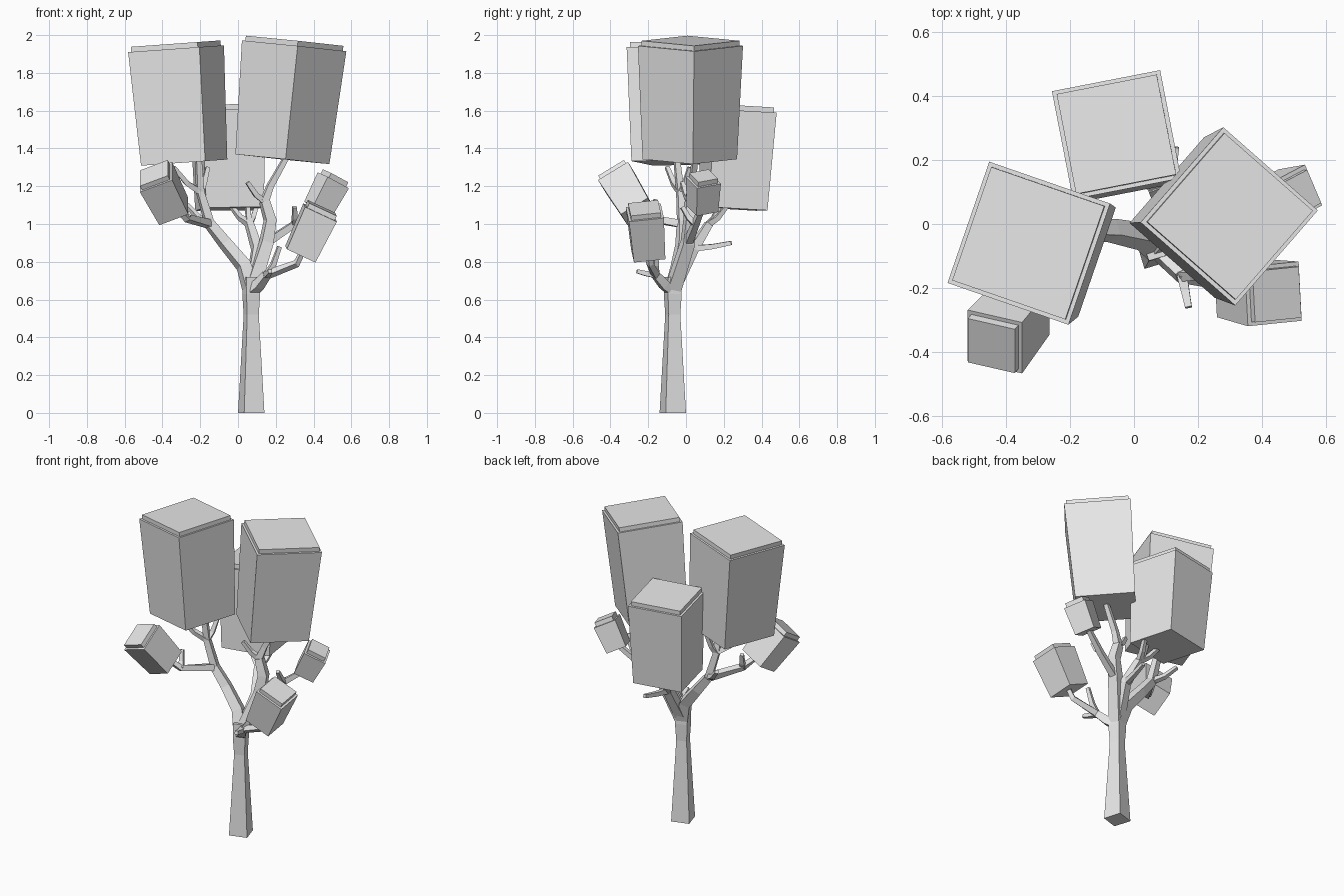
import bpy, bmesh, math
from mathutils import Vector

cube = bpy.data.objects.get("Cube")
if cube:
    bpy.data.objects.remove(cube, do_unlink=True)

GREY = (.8, .8, .8, 1)
mat = bpy.data.materials.new("plain grey")
mat.use_nodes = True
mat.diffuse_color = GREY
mat.node_tree.nodes["Principled BSDF"].inputs["Base Color"].default_value = GREY


def square(center, axis, side, half):
    """Square ring across the axis, with one edge turned towards side."""
    normal = axis.normalized()
    across = (side - normal * side.dot(normal)).normalized() * half
    along = normal.cross(across)
    return [center - across - along, center + across - along,
            center + across + along, center - across + along]


def loft(name, rings):
    """Join square rings into a closed, flat-faced solid."""
    bm = bmesh.new()
    loops = [[bm.verts.new(point) for point in ring] for ring in rings]
    for lower, upper in zip(loops, loops[1:]):
        for i in range(4):
            bm.faces.new((lower[i - 1], lower[i], upper[i], upper[i - 1]))
    bm.faces.new(loops[0])
    bm.faces.new(loops[-1])
    bmesh.ops.recalc_face_normals(bm, faces=bm.faces)
    mesh = bpy.data.meshes.new(name)
    bm.to_mesh(mesh)
    bm.free()
    mesh.materials.append(mat)
    obj = bpy.data.objects.new(name, mesh)
    bpy.context.collection.objects.link(obj)


def heading(degrees):
    """Horizontal direction turned from +x."""
    angle = math.radians(degrees)
    return Vector((math.cos(angle), math.sin(angle), 0))


def limb(name, start, *tips, thick=.016):
    """Square branch through the tips, thinning outwards; returns its path."""
    path = [start] + [Vector(tip) for tip in tips]
    if len(tips) == 1:
        # A single reach bends: first outwards, then up
        reach = path[-1] - start
        path.insert(1, start + reach * .5 - Vector((0, 0, reach.z * .15)))
    last = len(path) - 1
    rings = []
    for i, point in enumerate(path):
        axis = path[min(i + 1, last)] - path[max(i - 1, 0)]
        half = thick * (1 - .35 * i / last)
        rings.append(square(point, axis, heading(17), half))
    loft(name, rings)
    return path


def leaf_block(name, bottom, top, turn, half):
    """Foliage block narrowing to its base, under a slightly smaller lid."""
    bottom, top, side = Vector(bottom), Vector(top), heading(turn)
    axis = top - bottom
    rim = top - axis.normalized() * .027
    lid = half - .013
    loft(name, [square(bottom, axis, side, half * .9),
                square(rim, axis, side, half),
                square(rim, axis, side, lid),
                square(top, axis, side, lid)])


# Trunk, tapering to a waist and flaring into the fork
up = Vector((0, 0, 1))
base = Vector((.07, -.07, 0))
fork = base + up * .65
loft("trunk", [square(base + up * height, up, heading(17), half)
               for height, half in ((0, .056), (.52, .032), (.63, .038), (.72, .036))])

# Main limbs rising from the fork
left = limb("left_limb", fork, (.03, -.04, .78), (-.07, -.02, .9), (-.15, -.02, 1), thick=.036)
right = limb("right_limb", fork, (.15, .01, .9), (.17, .02, 1.02), (.14, .02, 1.12), thick=.036)
front = limb("front_limb", fork, (.15, -.16, .73), thick=.03)
back = limb("back_limb", fork, (.1, .04, .87), (.06, .12, 1), thick=.03)

# Branches carrying the foliage
left_upper = limb("left_upper_branch", left[-1], (-.2, -.03, 1.17), (-.21, -.05, 1.35), thick=.022)
left_front = limb("left_front_branch", left[-1], (-.27, -.2, 1.03), (-.34, -.26, 1.1), thick=.02)
right_side = limb("right_side_branch", right[1], (.3, .05, 1), (.43, .09, 1.1), thick=.02)
limb("right_upper_branch", right[-1], (.17, .03, 1.2), (.26, .05, 1.36), thick=.02)
limb("front_side_branch", front[-1], (.31, -.19, .79), (.35, -.2, .87), thick=.018)
limb("back_upper_branch", back[-1], (.05, .18, 1.1))

# Bare twigs
limb("left_inner_twig", left_upper[1], (-.16, .02, 1.3))
limb("left_outer_twig", left_upper[1], (-.34, -.1, 1.3))
limb("left_low_twig", left[-1], (-.27, .07, 1.1))
limb("left_front_twig", left_front[1], (-.29, -.16, 1.13))
limb("right_inner_twig", right[-1], (.05, -.02, 1.22))
limb("right_side_twig", right_side[1], (.3, -.02, 1.09))
limb("front_tip_twig", front[-1], (.17, -.26, .75))
limb("front_side_twig", front[-1], (.22, -.16, .88))
limb("back_tip_twig", back[1], (.13, .24, .9))
limb("back_left_twig", back[-1], (-.04, .18, 1.1))
limb("back_right_twig", back[-1], (.1, .22, 1.1))

# Large foliage blocks
leaf_block("left_foliage", bottom=(-.285, -.06, 1.325), top=(-.33, -.06, 1.955), turn=-19, half=.2)
leaf_block("right_foliage", bottom=(.235, .02, 1.343), top=(.3, .024, 1.97), turn=-41, half=.197)
leaf_block("back_foliage", bottom=(-.045, .25, 1.08), top=(-.055, .28, 1.625), turn=11, half=.172)

# Small foliage blocks
leaf_block("small_left_foliage", bottom=(-.34, -.256, 1.066), top=(-.445, -.38, 1.27), turn=0, half=.093)
leaf_block("small_front_foliage", bottom=(.33, -.2, .84), top=(.446, -.22, 1.085), turn=3, half=.093)
leaf_block("small_right_foliage", bottom=(.425, .087, 1.08), top=(.517, .093, 1.255), turn=23, half=.07)
